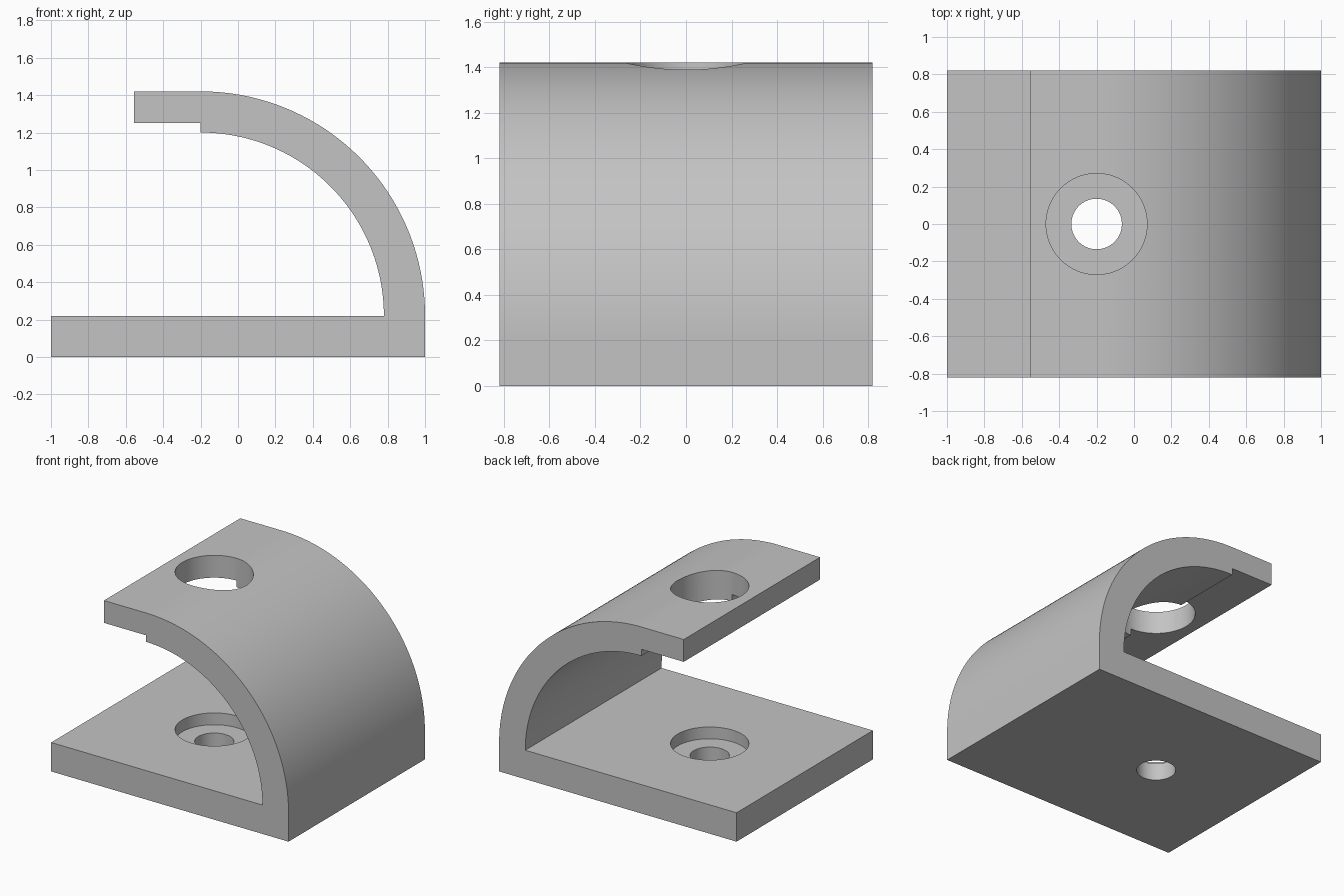
import bpy, bmesh, math

cube = bpy.data.objects.get("Cube")
if cube:
    bpy.data.objects.remove(cube, do_unlink=True)

# Main dimensions
HALF_DEPTH = 0.82
BASE = 0.22              # base thickness, also the height of the arc centre
AXIS_X = -0.2            # arc centre and hole axis
R_OUT, R_IN = 1.2, 0.98
LIP_X, LIP_Z = -0.555, 1.25
BORE_R, HOLE_R, BORE_FLOOR = 0.27, 0.135, 0.13
STEPS = 64

grey = bpy.data.materials.new("plain grey")
grey.use_nodes = True
grey.diffuse_color = (0.55, 0.55, 0.55, 1)
grey.node_tree.nodes["Principled BSDF"].inputs["Base Color"].default_value = (0.55, 0.55, 0.55, 1)


def add_object(name, bm):
    bmesh.ops.recalc_face_normals(bm, faces=bm.faces[:])
    mesh = bpy.data.meshes.new(name)
    bm.to_mesh(mesh)
    bm.free()
    mesh.materials.append(grey)
    obj = bpy.data.objects.new(name, mesh)
    bpy.context.collection.objects.link(obj)
    return obj


def arc(radius):
    angles = [math.pi / 2 * i / STEPS for i in range(STEPS + 1)]
    return [(AXIS_X + radius * math.cos(a), BASE + radius * math.sin(a)) for a in angles]


def cutter(name, radius, bottom, top):
    bm = bmesh.new()
    bmesh.ops.create_cone(bm, cap_ends=True, segments=96, radius1=radius, radius2=radius,
                          depth=top - bottom)
    bmesh.ops.translate(bm, verts=bm.verts[:], vec=(AXIS_X, 0, (top + bottom) / 2))
    obj = add_object(name, bm)
    obj.hide_render = True
    return obj


# Bracket body: side profile of base, curved wall and stepped lip, extruded in depth
profile = [(-1, 0), (1, 0)] + arc(R_OUT)
profile += [(LIP_X, BASE + R_OUT), (LIP_X, LIP_Z), (AXIS_X, LIP_Z)]
profile += arc(R_IN)[::-1] + [(-1, BASE)]
bm = bmesh.new()
side = bm.faces.new([bm.verts.new((x, -HALF_DEPTH, z)) for x, z in profile])
wall = bmesh.ops.extrude_face_region(bm, geom=[side])["geom"]
bmesh.ops.translate(bm, verts=[v for v in wall if isinstance(v, bmesh.types.BMVert)],
                    vec=(0, 2 * HALF_DEPTH, 0))
bracket = add_object("curved_bracket", bm)

# Access hole with counterbore, then the narrow bolt hole through the base
bpy.context.view_layer.objects.active = bracket
bracket.select_set(True)
for tool in (cutter("counterbore_cutter", BORE_R, BORE_FLOOR, 2),
             cutter("bolt_hole_cutter", HOLE_R, -0.5, 0.5)):
    mod = bracket.modifiers.new(tool.name, "BOOLEAN")
    mod.operation = "DIFFERENCE"
    mod.solver = "EXACT"
    mod.object = tool
    bpy.ops.object.modifier_apply(modifier=mod.name)
    bpy.data.objects.remove(tool, do_unlink=True)

bpy.ops.object.shade_smooth_by_angle(angle=math.radians(30))
